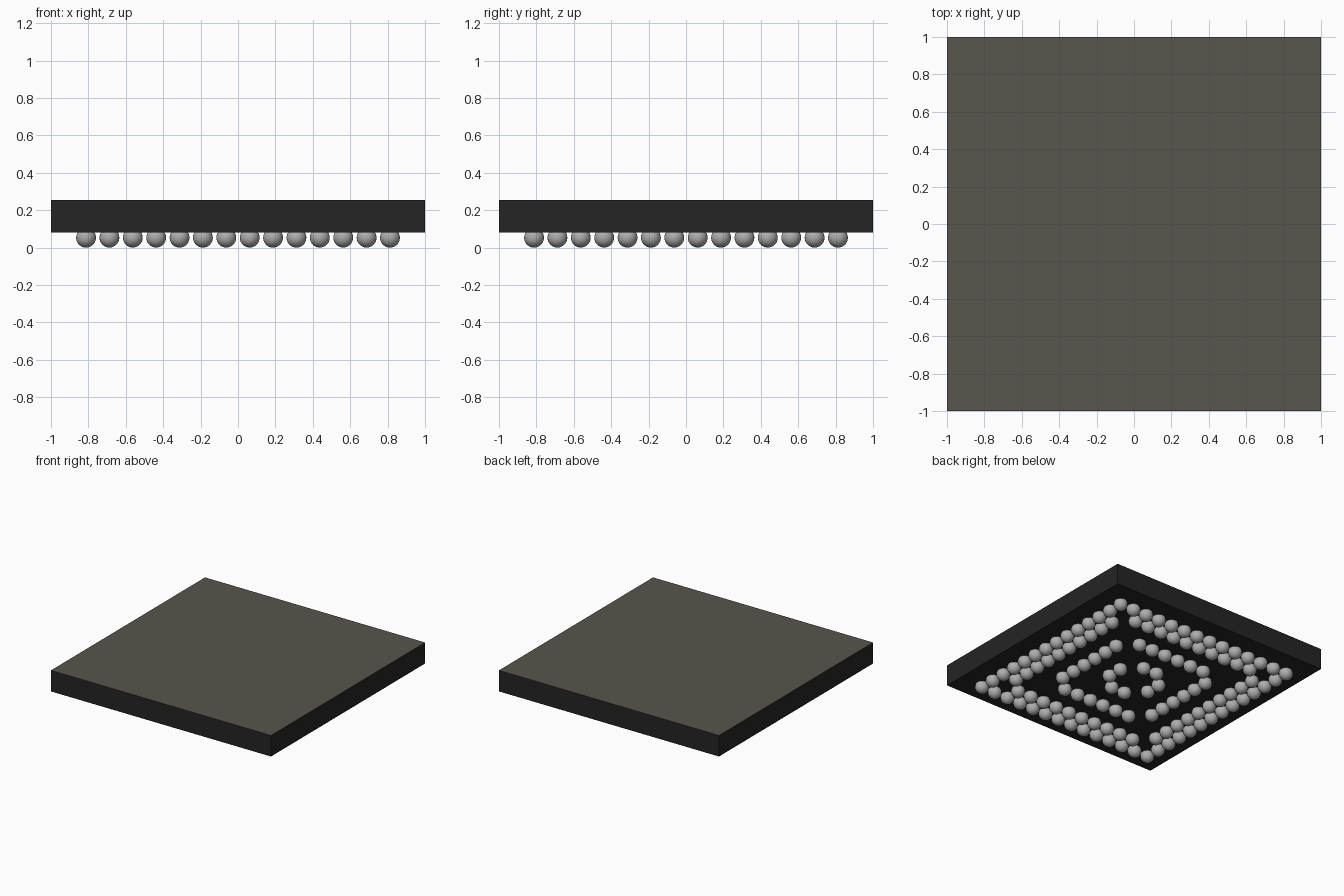
import bpy, bmesh
from mathutils import Matrix

if "Cube" in bpy.data.objects:
    bpy.data.objects.remove(bpy.data.objects["Cube"])

PITCH, N, R = 0.125, 14, 0.053
Z_LOW, Z_TOP = 0.081, 0.254


def material(name, rgb):
    m = bpy.data.materials.new(name)
    m.diffuse_color = (*rgb, 1)
    m.use_nodes = True
    m.node_tree.nodes["Principled BSDF"].inputs["Base Color"].default_value = m.diffuse_color
    return m


def add_object(name, bm, mats):
    mesh = bpy.data.meshes.new(name)
    bm.to_mesh(mesh)
    bm.free()
    for m in mats:
        mesh.materials.append(m)
    obj = bpy.data.objects.new(name, mesh)
    bpy.context.collection.objects.link(obj)
    return obj


black = material("black_resin", (0.018, 0.018, 0.018))
brown = material("grey_brown_top", (0.1, 0.09, 0.075))
metal = material("solder_grey", (0.42, 0.42, 0.43))

# Package body: black block with a grey-brown upper face
bm = bmesh.new()
bmesh.ops.create_cube(bm, size=1, matrix=Matrix.Translation((0, 0, (Z_LOW + Z_TOP) / 2))
                      @ Matrix.Diagonal((2, 2, Z_TOP - Z_LOW, 1)))
bm.normal_update()
for f in bm.faces:
    f.material_index = 1 if f.normal.z > 0.5 else 0
add_object("chip_body", bm, [black, brown])

# Solder balls: concentric square rings; inner rings have no corner balls
bm = bmesh.new()
for i in range(N):
    for j in range(N):
        di, dj = min(i, N - 1 - i), min(j, N - 1 - j)
        ring = min(di, dj)
        if ring not in (0, 1, 3, 5) or (ring > 0 and di == dj):
            continue
        x, y = ((k - (N - 1) / 2) * PITCH for k in (i, j))
        bmesh.ops.create_uvsphere(bm, u_segments=24, v_segments=14, radius=R,
                                  matrix=Matrix.Translation((x, y, R)))
for f in bm.faces:
    f.smooth = True
add_object("solder_balls", bm, [metal])
